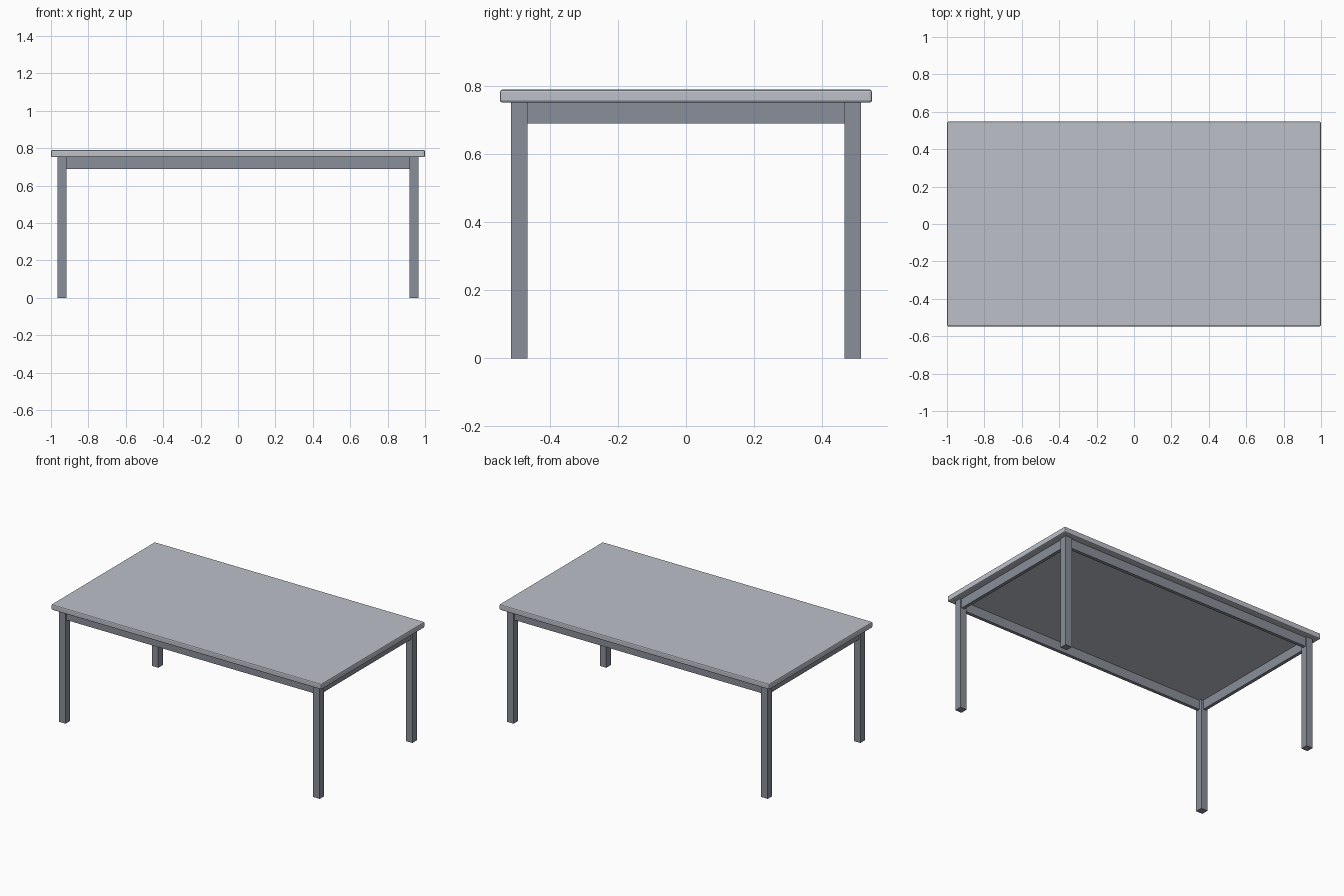
import bpy

if "Cube" in bpy.data.objects:
    bpy.data.objects.remove(bpy.data.objects["Cube"])


def material(name, rgb):
    m = bpy.data.materials.new(name)
    m.diffuse_color = (*rgb, 1)
    m.use_nodes = True
    m.node_tree.nodes["Principled BSDF"].inputs["Base Color"].default_value = m.diffuse_color
    return m


TOP = material("light grey", (0.51, 0.53, 0.59))
FRAME = material("mid grey", (0.255, 0.275, 0.32))


def box(name, lo, hi, mat):
    bpy.ops.mesh.primitive_cube_add(size=1, location=[(a + b) / 2 for a, b in zip(lo, hi)])
    ob = bpy.context.object
    ob.name = name
    ob.scale = [b - a for a, b in zip(lo, hi)]
    bpy.ops.object.transform_apply(location=False, rotation=False, scale=True)
    ob.data.materials.append(mat)
    return ob


TOP_Z, UNDER_Z, APRON_Z = 0.79, 0.752, 0.69
LEG_X, LEG_Y, LEG_W = 0.965, 0.514, 0.048
RECESS, THICK = 0.01, 0.022

# Tabletop with softened edges
top = box("tabletop", (-1, -0.547, UNDER_Z), (1, 0.547, TOP_Z), TOP)
bevel = top.modifiers.new("edge rounding", 'BEVEL')
bevel.width = 0.007
bevel.segments = 2

for sx in (-1, 1):
    # Square legs
    for sy in (-1, 1):
        cx, cy, h = sx * (LEG_X - LEG_W / 2), sy * (LEG_Y - LEG_W / 2), LEG_W / 2
        box("leg", (cx - h, cy - h, 0), (cx + h, cy + h, UNDER_Z), FRAME)
    # End apron rails
    c = sx * (LEG_X - RECESS - THICK / 2)
    e = LEG_Y - LEG_W
    box("end_apron", (c - THICK / 2, -e, APRON_Z), (c + THICK / 2, e, UNDER_Z), FRAME)
    # Long apron rails
    c = sx * (LEG_Y - RECESS - THICK / 2)
    e = LEG_X - LEG_W
    box("long_apron", (-e, c - THICK / 2, APRON_Z), (e, c + THICK / 2, UNDER_Z), FRAME)
